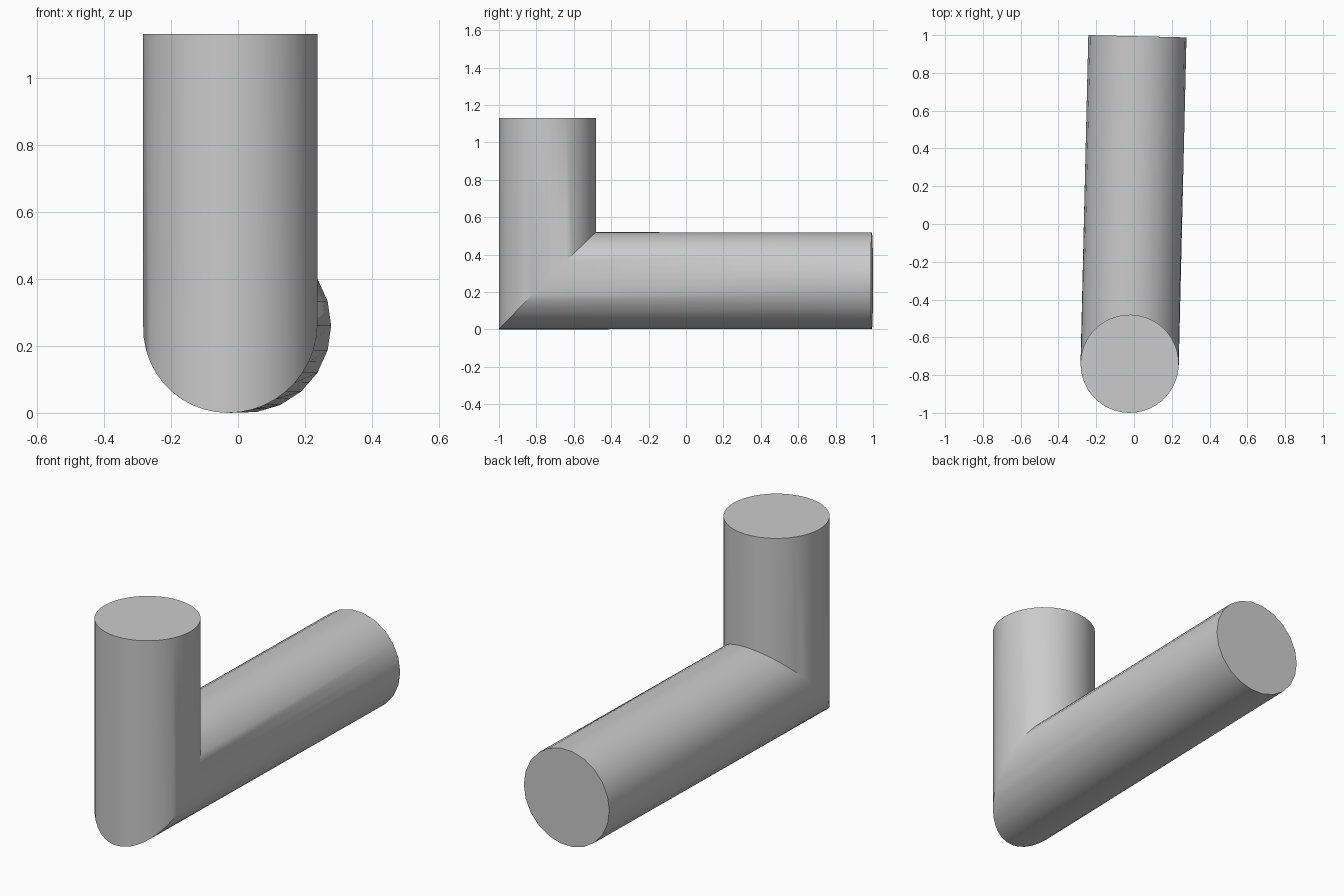
import bpy, bmesh
from math import sin, cos, pi, radians
from mathutils import Vector

if "Cube" in bpy.data.objects:
    bpy.data.objects.remove(bpy.data.objects["Cube"], do_unlink=True)

RADIUS, SIDES = 0.26, 44
corner = Vector((-0.023, -0.74, RADIUS))    # where the two pipe axes meet
end = Vector((0.018, 0.994, RADIUS))        # centre of the far cap
up = Vector((0, 0, 1))
along = (end - corner).normalized()
side = along.cross(up)

grey = bpy.data.materials.new("plain grey")
grey.use_nodes = True
colour = (0.6, 0.6, 0.6, 1)
grey.diffuse_color = colour
grey.node_tree.nodes["Principled BSDF"].inputs["Base Color"].default_value = colour

bm = bmesh.new()


def ring(centre, axis, coarse=False):
    """Ring of vertices spanned by the side direction and the given axis."""
    verts = []
    for i in range(SIDES):
        a = 2 * pi * i / SIDES
        r = RADIUS * (cos(2 * pi / SIDES) if coarse and i % 2 else 1)
        verts.append(bm.verts.new(centre + side * r * cos(a) + axis * r * sin(a)))
    return verts


# Upright pipe top, mitred corner, and far end of the lying pipe
top = ring(Vector((corner.x, corner.y, 1.13)), along)
mitre = ring(corner, along + up)
far = ring(end, up, coarse=True)
for a, b in ((top, mitre), (mitre, far)):
    for i in range(SIDES):
        j = (i + 1) % SIDES
        bm.faces.new((a[i], a[j], b[j], b[i]))
bm.faces.new(top)
bm.faces.new(far)
bmesh.ops.recalc_face_normals(bm, faces=bm.faces)

mesh = bpy.data.meshes.new("elbow_pipe")
bm.to_mesh(mesh)
bm.free()
mesh.materials.append(grey)
pipe = bpy.data.objects.new("elbow_pipe", mesh)
bpy.context.collection.objects.link(pipe)

# Smooth walls with sharp cap rims and mitre seam
bpy.context.view_layer.objects.active = pipe
pipe.select_set(True)
bpy.ops.object.shade_smooth_by_angle(angle=radians(30))
